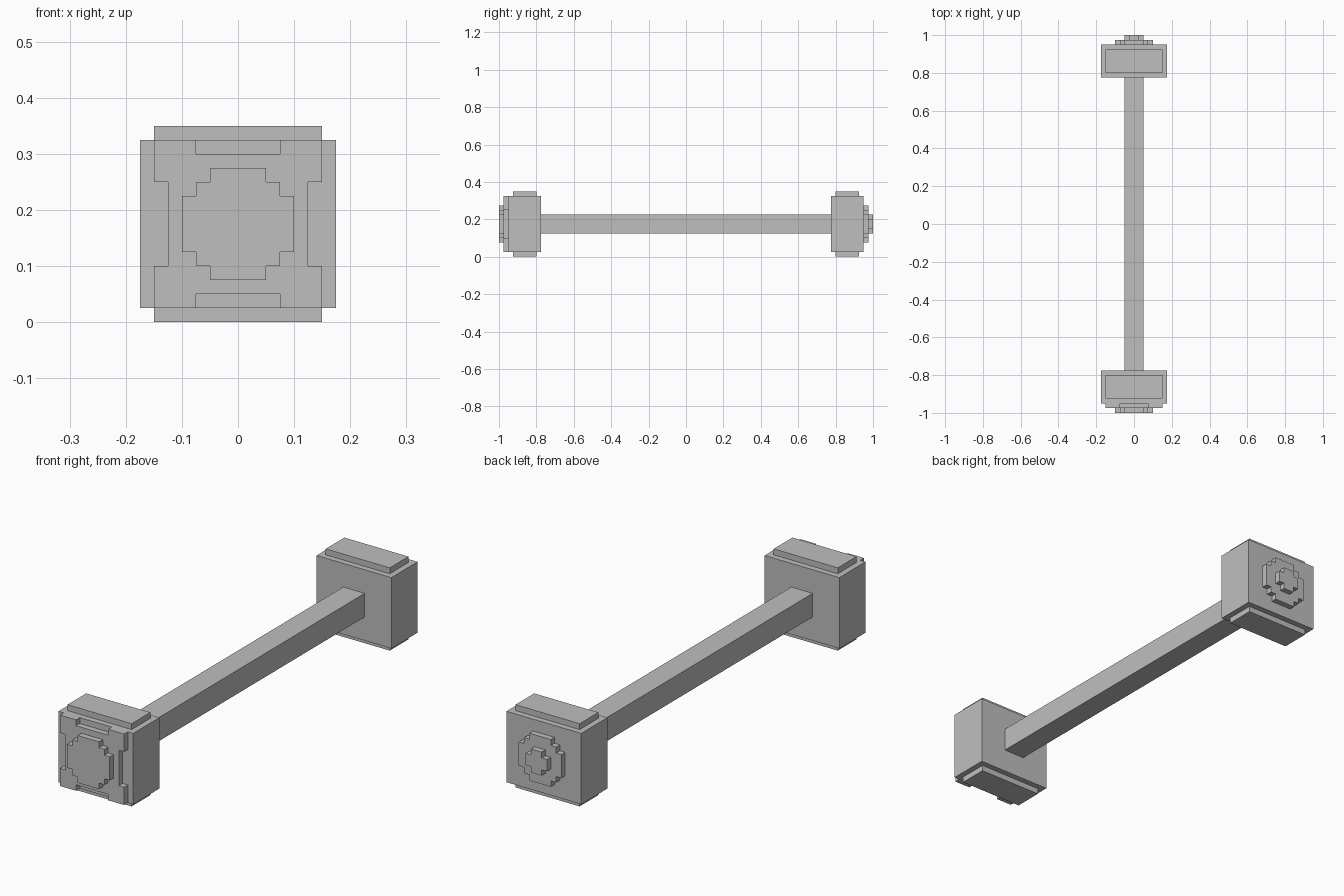
import bpy
import bmesh

cube = bpy.data.objects.get("Cube")
if cube:
    bpy.data.objects.remove(cube, do_unlink=True)

grey = bpy.data.materials.new("light grey")
grey.use_nodes = True
colour = (0.52, 0.52, 0.52, 1)
grey.diffuse_color = colour
grey.node_tree.nodes["Principled BSDF"].inputs["Base Color"].default_value = colour

AXIS_Z = 0.175  # height of the bar's centre line


def prism(name, quarter, y0, y1, z=AXIS_Z):
    """Mirror a quarter outline (from +x round to +z) and extrude it along y."""
    half = quarter + [(-x, h) for x, h in reversed(quarter)]
    outline = half + [(-x, -h) for x, h in half]
    bm = bmesh.new()
    face = bm.faces.new([bm.verts.new((x, y0, z + h)) for x, h in outline])
    extruded = bmesh.ops.extrude_face_region(bm, geom=[face])["geom"]
    moved = [v for v in extruded if isinstance(v, bmesh.types.BMVert)]
    bmesh.ops.translate(bm, verts=moved, vec=(0, y1 - y0, 0))
    bmesh.ops.recalc_face_normals(bm, faces=bm.faces)
    mesh = bpy.data.meshes.new(name)
    bm.to_mesh(mesh)
    bm.free()
    mesh.materials.append(grey)
    obj = bpy.data.objects.new(name, mesh)
    bpy.context.collection.objects.link(obj)
    return obj


# Stepped outlines
disc = [(0.1, 0.05), (0.075, 0.05), (0.075, 0.075), (0.05, 0.075), (0.05, 0.1)]
cross = [(0.05, 0.025), (0.025, 0.025), (0.025, 0.05)]
notched = [(0.125, 0.075), (0.15, 0.075), (0.15, 0.15), (0.075, 0.15), (0.075, 0.125)]

# Handle
prism("handle", [(0.05, 0.05)], -0.775, 0.775)

# Heads with their top and bottom plates
for end, side in (("front", -1), ("back", 1)):
    prism(end + "_head", [(0.175, 0.15)], side * 0.775, side * 0.95)
    for level, z in (("top", 0.3375), ("bottom", 0.0125)):
        prism(f"{end}_{level}_plate", [(0.15, 0.0125)], side * 0.8, side * 0.925, z)

# Front striking face
prism("front_notched_plate", notched, -0.95, -0.975)
prism("front_disc", disc, -0.975, -1.0)

# Back boss
prism("back_disc", disc, 0.95, 0.975)
prism("back_stud", cross, 0.975, 1.0)
